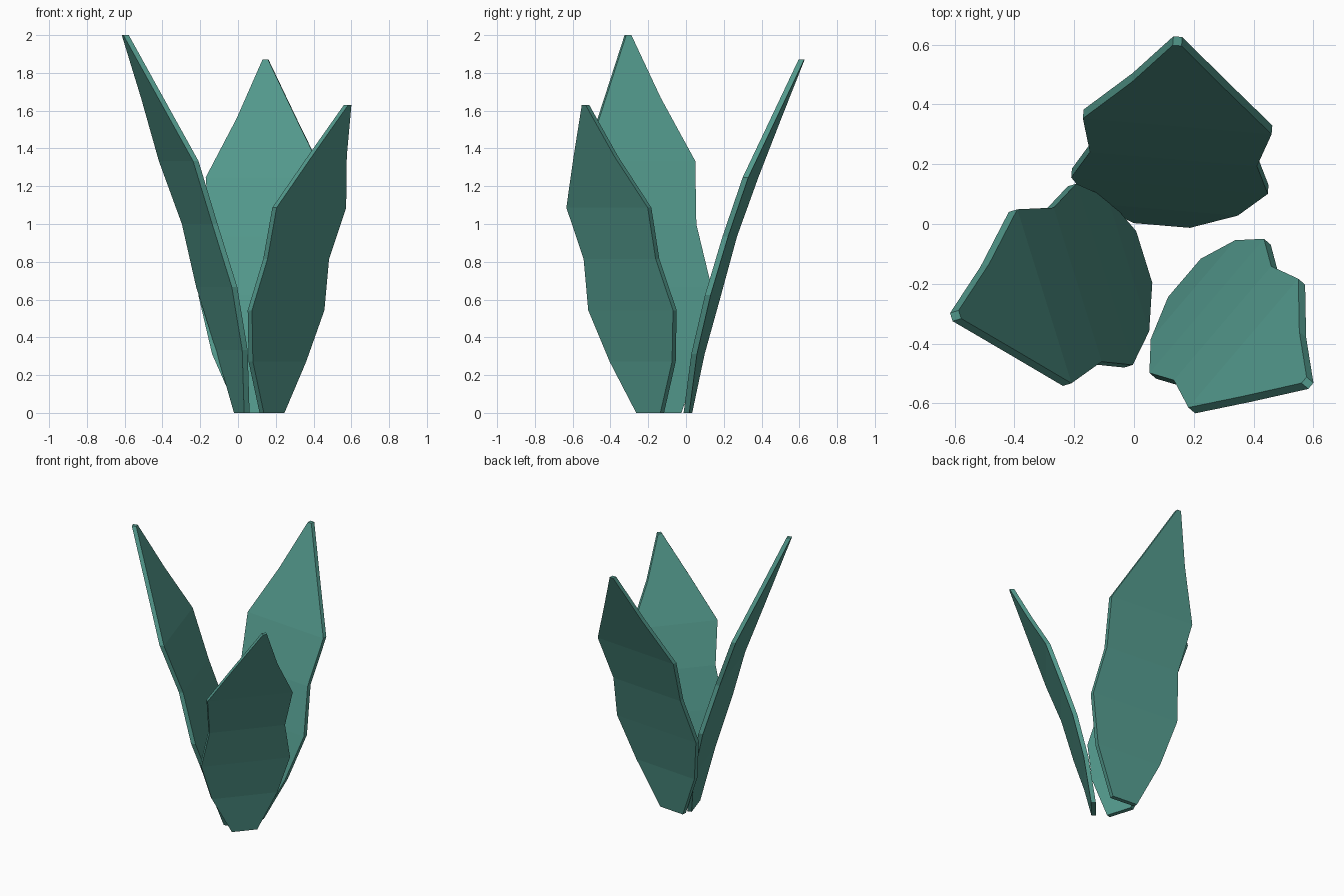
import bpy, bmesh, math
from mathutils import Vector

if "Cube" in bpy.data.objects:
    bpy.data.objects.remove(bpy.data.objects["Cube"])

# Single leaf colour
green = bpy.data.materials.new("leaf green")
green.diffuse_color = (0.085, 0.315, 0.26, 1)
green.use_nodes = True
green.node_tree.nodes["Principled BSDF"].inputs["Base Color"].default_value = green.diffuse_color

# Shared leaf profile, seven rows from base to tip
WIDTH = [0.285, 0.737, 1.0, 0.85, 0.96, 0.48, 0.045]      # share of full width
LEAN = [0.0, 0.029, 0.072, 0.12, 0.179, 0.251, 0.323]     # outward, share of height
SWAY = [0.0, 0.3, 0.6, 0.85, 1.0, 0.75, 0.0]              # sideways bend
THICK = 0.03


def leaf(name, base, angle, height, width, sway):
    a = math.radians(angle)
    out = Vector((math.cos(a), math.sin(a), 0))
    side = Vector((-math.sin(a), math.cos(a), 0))
    bm = bmesh.new()
    rings = []
    for i, (w, d, s) in enumerate(zip(WIDTH, LEAN, SWAY)):
        c = Vector((base[0], base[1], height * i / 6)) + out * d * height + side * s * sway
        hw, ht = side * w * width / 2, out * THICK / 2
        rings.append([bm.verts.new(p) for p in
                      (c - hw - ht, c + hw - ht, c + hw + ht, c - hw + ht)])
    for lo, hi in zip(rings, rings[1:]):
        for k in range(4):
            n = (k + 1) % 4
            bm.faces.new((lo[k], lo[n], hi[n], hi[k]))
    bm.faces.new(rings[0])
    bm.faces.new(rings[-1])
    bmesh.ops.recalc_face_normals(bm, faces=bm.faces[:])
    me = bpy.data.meshes.new(name)
    bm.to_mesh(me)
    bm.free()
    me.materials.append(green)
    ob = bpy.data.objects.new(name, me)
    bpy.context.collection.objects.link(ob)


# Three leaves spread around the centre
leaf("left_leaf", (0.02, -0.115), 197.3, 2.0, 0.635, 0.026)
leaf("back_leaf", (0.095, 0.01), 85.2, 1.87, 0.66, -0.023)
leaf("front_right_leaf", (0.18, -0.19), -40.5, 1.63, 0.59, -0.038)
